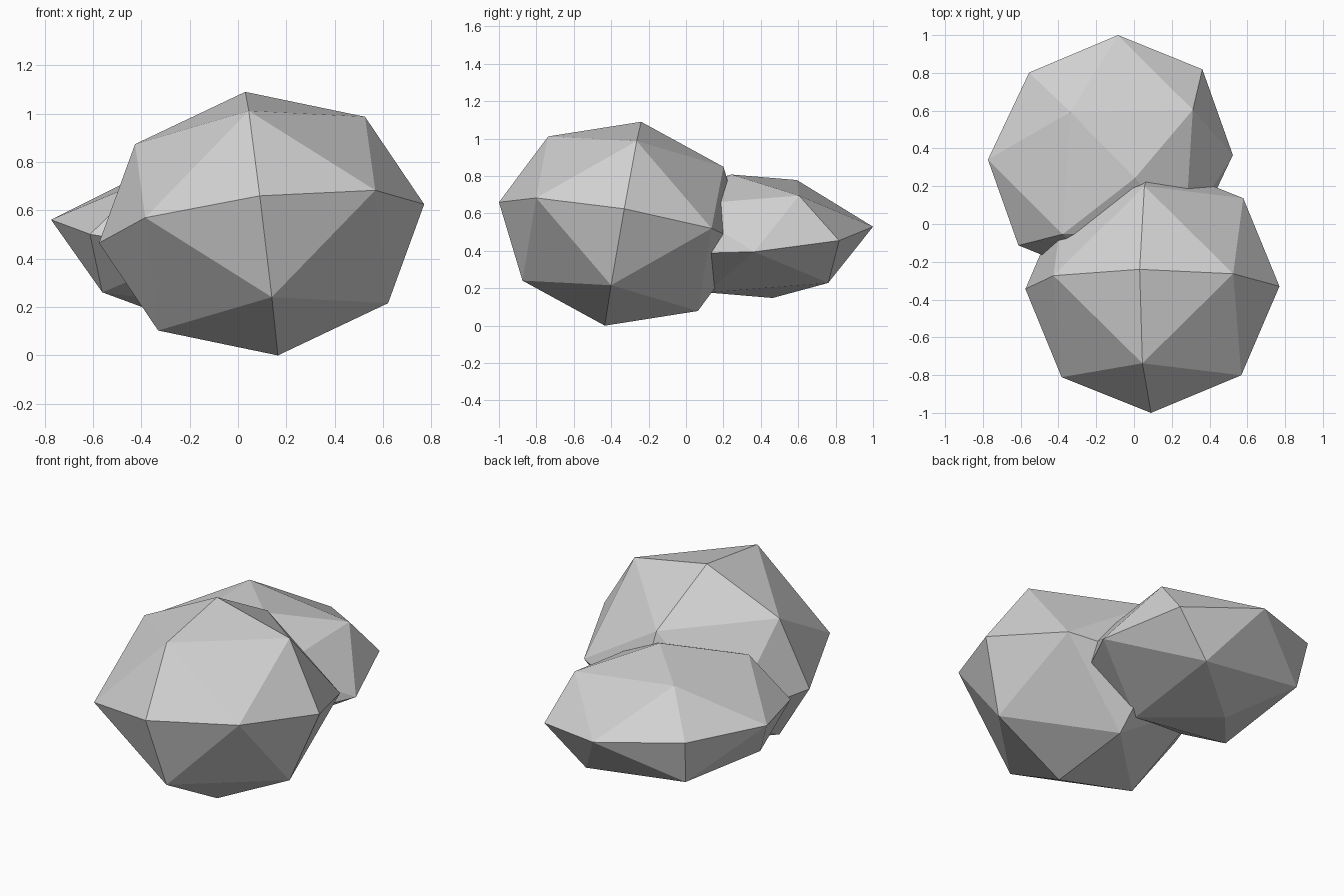
import bpy
import bmesh
from itertools import combinations
from mathutils import Vector, Matrix

cube = bpy.data.objects.get("Cube")
if cube:
    bpy.data.objects.remove(cube, do_unlink=True)

# One plain stone colour
stone = bpy.data.materials.new("stone_grey")
stone.use_nodes = True
colour = (0.64, 0.64, 0.64, 1)
stone.diffuse_color = colour
bsdf = next(n for n in stone.node_tree.nodes if n.type == 'BSDF_PRINCIPLED')
bsdf.inputs["Base Color"].default_value = colour
bsdf.inputs["Roughness"].default_value = 0.9


def boulder(name, centre, axis_a, axis_b, axis_c):
    """Once-subdivided octahedron, stretched and tilted along three half-axes."""
    axes = [Vector(a) for a in (axis_a, axis_b, axis_c)]
    tips = [a * s for a in axes for s in (1, -1)]
    mids = [(a * s + b * t) / 2 ** 0.5
            for a, b in combinations(axes, 2) for s in (1, -1) for t in (1, -1)]
    bm = bmesh.new()
    for p in tips + mids:
        bm.verts.new(p)
    bmesh.ops.convex_hull(bm, input=bm.verts[:])
    bmesh.ops.recalc_face_normals(bm, faces=bm.faces[:])
    mesh = bpy.data.meshes.new(name)
    bm.to_mesh(mesh)
    bm.free()
    mesh.materials.append(stone)
    obj = bpy.data.objects.new(name, mesh)
    obj.matrix_world = Matrix.Translation(centre)
    bpy.context.collection.objects.link(obj)
    return obj


# Large boulder in front, flatter one leaning behind it
boulder("front_boulder", (0.0975, -0.337, 0.545),
        (0.6725, 0.007, 0.08), (0.0075, 0.663, -0.115), (-0.0675, 0.097, 0.545))
boulder("back_boulder", (-0.125, 0.353, 0.478),
        (0.487, 0.466, -0.023), (-0.43, 0.449, 0.095), (0.13, -0.11, 0.33))
